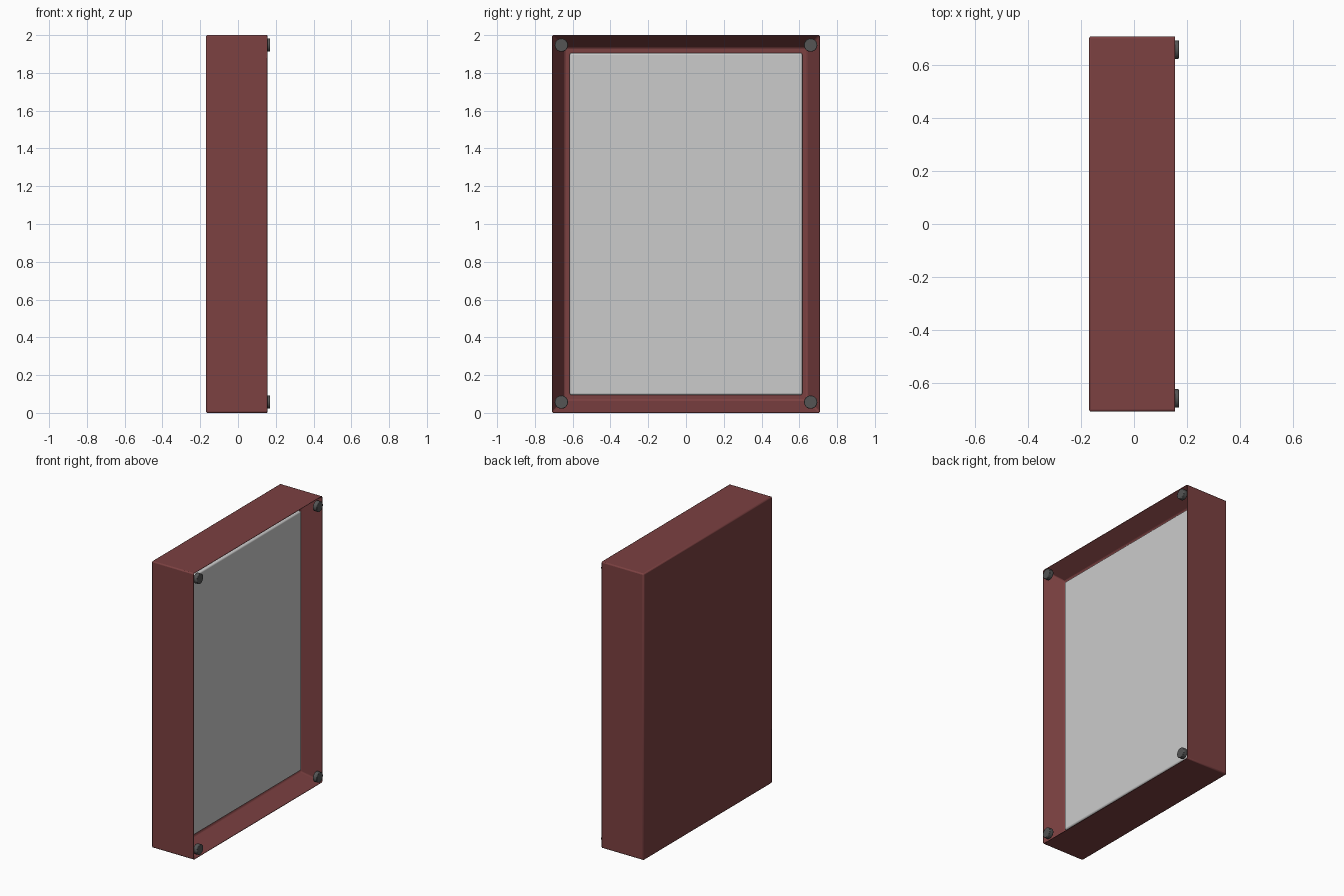
import bpy, bmesh, math
from mathutils import Matrix, Vector

if "Cube" in bpy.data.objects:
    bpy.data.objects.remove(bpy.data.objects["Cube"])


def material(name, rgb):
    m = bpy.data.materials.new(name)
    m.diffuse_color = (*rgb, 1)
    m.use_nodes = True
    m.node_tree.nodes["Principled BSDF"].inputs["Base Color"].default_value = m.diffuse_color
    return m


def finish(name, bm, mat=None, bevel=0.0, segments=2):
    bmesh.ops.recalc_face_normals(bm, faces=bm.faces)
    mesh = bpy.data.meshes.new(name)
    bm.to_mesh(mesh)
    bm.free()
    ob = bpy.data.objects.new(name, mesh)
    bpy.context.collection.objects.link(ob)
    if mat:
        mesh.materials.append(mat)
    if bevel:
        mod = ob.modifiers.new("Bevel", "BEVEL")
        mod.width, mod.segments = bevel, segments
        mod.limit_method = "ANGLE"
        mod.angle_limit = math.radians(40)
    bpy.ops.object.select_all(action="DESELECT")
    ob.select_set(True)
    bpy.context.view_layer.objects.active = ob
    bpy.ops.object.shade_smooth_by_angle(angle=math.radians(40))
    return ob


def box(lo, hi):
    lo, hi = Vector(lo), Vector(hi)
    bm = bmesh.new()
    bmesh.ops.create_cube(
        bm, size=1,
        matrix=Matrix.Translation((lo + hi) / 2) @ Matrix.Diagonal((*(hi - lo), 1)))
    return bm


red = material("dark_red", (0.2, 0.052, 0.053))
dark = material("dark_grey", (0.09, 0.09, 0.09))

# Casing: a closed box whose +x face is inset and pushed in
bm = box((-0.17, -0.71, 0), (0.16, 0.71, 2))
bm.faces.ensure_lookup_table()
front = max(bm.faces, key=lambda f: f.calc_center_median().x)
bmesh.ops.inset_region(bm, faces=[front], thickness=0.094)
bmesh.ops.translate(bm, verts=front.verts, vec=(-0.13, 0, 0))
finish("casing", bm, red, 0.008)

# Recessed panel with softened rim
finish("panel", box((0.025, -0.616, 0.094), (0.06, 0.616, 1.906)), bevel=0.01, segments=3)

# Corner bolts
turn = Matrix.Rotation(math.pi / 2, 4, "Y")
for y, side in ((-0.66, "left"), (0.66, "right")):
    for z, level in ((0.057, "lower"), (1.947, "upper")):
        bm = bmesh.new()
        bmesh.ops.create_cone(bm, cap_ends=True, segments=32, radius1=0.035,
                              radius2=0.035, depth=0.03,
                              matrix=Matrix.Translation((0.155, y, z)) @ turn)
        finish(f"bolt_{level}_{side}", bm, dark, 0.003)
